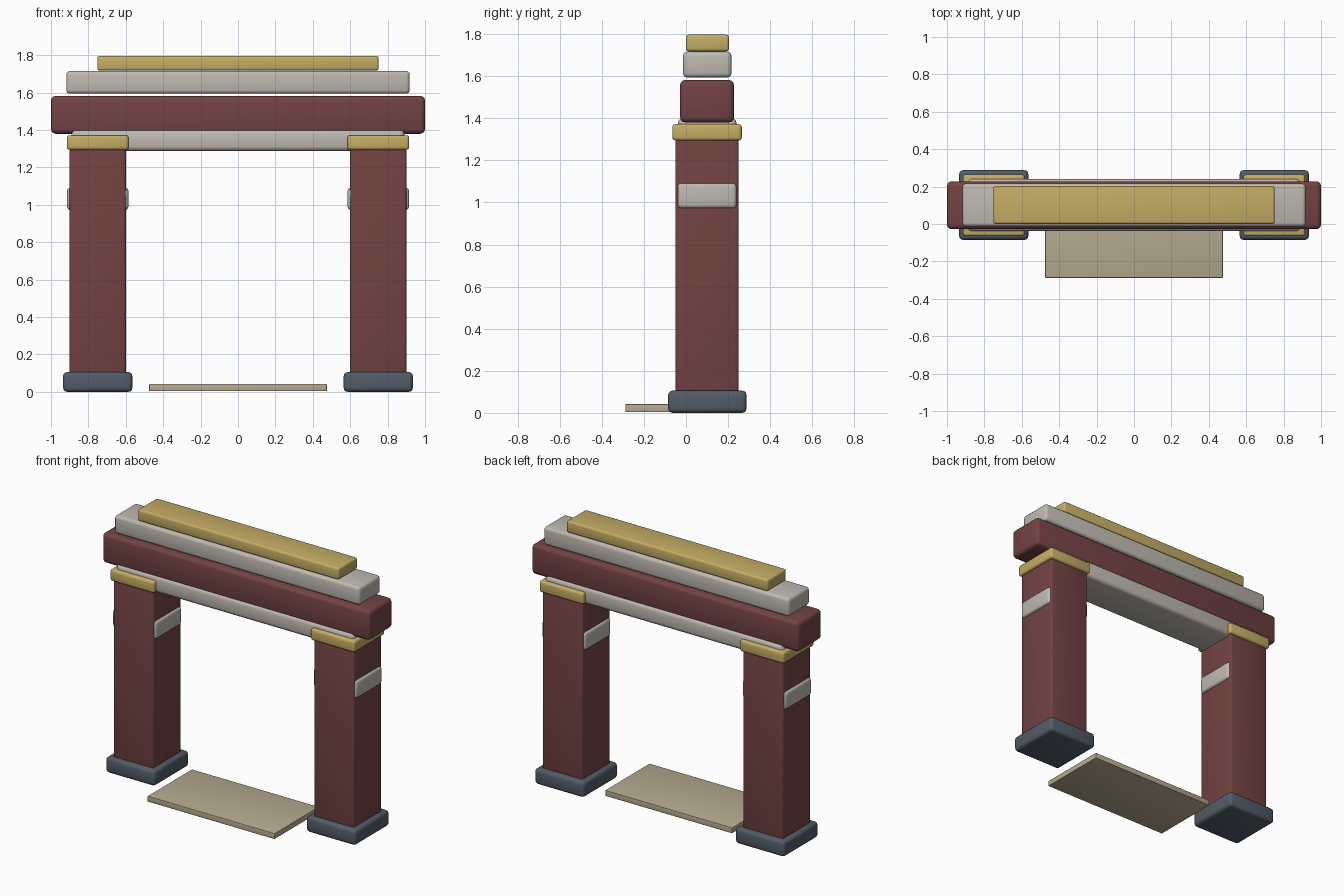
import bpy
import math

if "Cube" in bpy.data.objects:
    bpy.data.objects.remove(bpy.data.objects["Cube"])

def material(name, r, g, b):
    m = bpy.data.materials.new(name)
    m.diffuse_color = (r, g, b, 1)
    m.use_nodes = True
    m.node_tree.nodes["Principled BSDF"].inputs["Base Color"].default_value = m.diffuse_color
    return m

RED = material("oxblood_red", 0.17, 0.055, 0.055)
GOLD = material("gold", 0.56, 0.42, 0.13)
STONE = material("pale_stone", 0.52, 0.49, 0.44)
SLATE = material("slate", 0.085, 0.105, 0.135)
SAND = material("sand", 0.47, 0.41, 0.28)

def block(name, x, y, z, mat, bevel):
    """Rounded box spanning the given (low, high) ranges."""
    spans = (x, y, z)
    bpy.ops.mesh.primitive_cube_add(size=1, location=[(a + b) / 2 for a, b in spans])
    o = bpy.context.object
    o.name = name
    o.scale = [b - a for a, b in spans]
    bpy.ops.object.transform_apply(location=False, rotation=False, scale=True)
    o.data.materials.append(mat)
    mod = o.modifiers.new("rounded_edges", 'BEVEL')
    mod.width = bevel
    mod.segments = 3
    bpy.ops.object.modifier_apply(modifier=mod.name)
    bpy.ops.object.shade_smooth_by_angle(angle=math.radians(35))
    return o

# Two matching gate posts: base, shaft, band, capital
for side, cx in (("left", -0.75), ("right", 0.75)):
    def around(half):
        return (cx - half, cx + half)
    block(side + "_base", around(0.185), (-0.085, 0.288), (0, 0.106), SLATE, 0.022)
    block(side + "_post", around(0.15), (-0.05, 0.25), (0.003, 1.30), RED, 0.012)
    block(side + "_band", around(0.164), (-0.04, 0.24), (0.972, 1.092), STONE, 0.018)
    block(side + "_capital", around(0.165), (-0.065, 0.265), (1.294, 1.372), GOLD, 0.015)

# Stacked lintel, bottom to top
block("lower_beam", (-0.89, 0.89), (-0.038, 0.24), (1.288, 1.402), STONE, 0.025)
block("main_beam", (-1.0, 1.0), (-0.028, 0.228), (1.38, 1.582), RED, 0.025)
block("upper_beam", (-0.918, 0.918), (-0.014, 0.216), (1.594, 1.716), STONE, 0.02)
block("top_ridge", (-0.752, 0.752), (0.0, 0.204), (1.718, 1.797), GOLD, 0.013)

# Thin threshold slab on the ground
block("threshold", (-0.475, 0.475), (-0.288, 0.186), (0.004, 0.042), SAND, 0.003)
